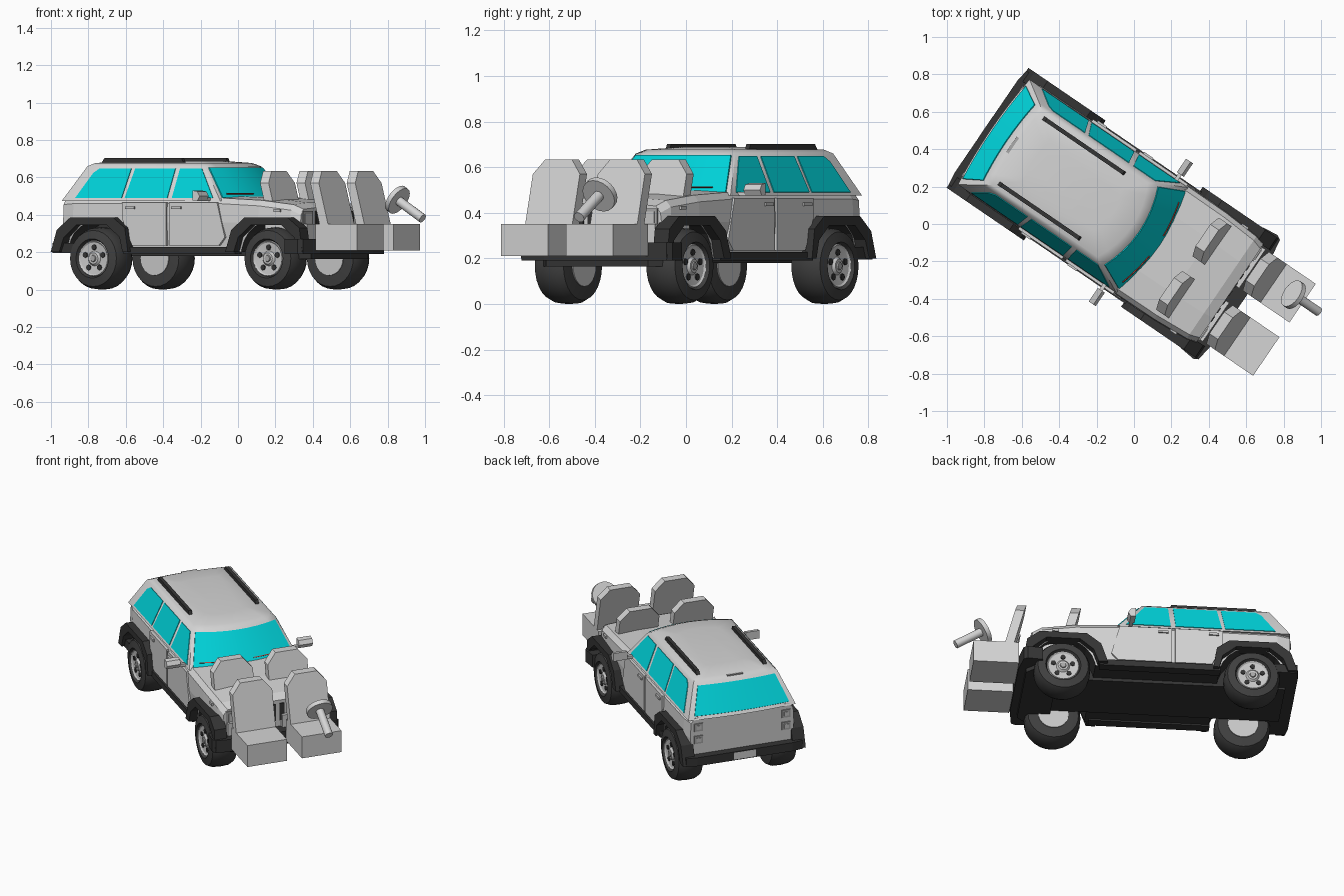
import bpy, bmesh, math
from mathutils import Matrix, Vector

if "Cube" in bpy.data.objects:
    bpy.data.objects.remove(bpy.data.objects["Cube"])

# Built with +x forward and +y left, then turned into its final heading
PLACE = Matrix.Translation((-0.11, 0.055, 0)) @ Matrix.Rotation(math.radians(-34.3), 4, 'Z')


def material(name, r, g, b):
    m = bpy.data.materials.new(name)
    m.diffuse_color = (r, g, b, 1)
    m.use_nodes = True
    m.node_tree.nodes["Principled BSDF"].inputs["Base Color"].default_value = m.diffuse_color
    return m


PAINT = material("light_grey_paint", .66, .66, .66)
TRIM = material("black_trim", .035, .035, .035)
RUBBER = material("tyre_rubber", .05, .05, .05)
GLASS = material("cyan_glass", 0, .66, .71)
METAL = material("wheel_silver", .58, .58, .58)
LAMP = material("lamp_grey", .40, .40, .40)
RED = material("wiper_red", .5, .06, .04)


def make(name, bm, mats, smooth=False):
    bmesh.ops.recalc_face_normals(bm, faces=bm.faces)
    me = bpy.data.meshes.new(name)
    bm.to_mesh(me)
    bm.free()
    me.transform(PLACE)
    ob = bpy.data.objects.new(name, me)
    bpy.context.collection.objects.link(ob)
    for m in mats:
        me.materials.append(m)
    if smooth:
        bpy.ops.object.select_all(action='DESELECT')
        ob.select_set(True)
        bpy.context.view_layer.objects.active = ob
        bpy.ops.object.shade_smooth_by_angle(angle=math.radians(35))
    return ob


def loft(rings, caps=True):
    bm = bmesh.new()
    vs = [[bm.verts.new(p) for p in r] for r in rings]
    n = len(vs[0])
    for a, b in zip(vs, vs[1:]):
        for i in range(n):
            bm.faces.new((a[i], a[(i + 1) % n], b[(i + 1) % n], b[i]))
    if caps:
        bm.faces.new(vs[0])
        bm.faces.new(vs[-1])
    return bm


def prism(name, pts, y0, y1, mat):
    """Side outline (x, z) extruded across y."""
    return make(name, loft([[(x, y, z) for x, z in pts] for y in (y0, y1)]), [mat])


def box(name, x0, x1, y0, y1, z0, z1, mat):
    return prism(name, [(x0, z0), (x1, z0), (x1, z1), (x0, z1)], y0, y1, mat)


def plate(name, pts, mat, half=.004):
    """Thin plate straddling the surface it lies on."""
    p = [Vector(q) for q in pts]
    n = (p[1] - p[0]).cross(p[2] - p[0]).normalized() * half
    return make(name, loft([[q - n for q in p], [q + n for q in p]]), [mat])


def lathe(name, profile, origin, axis, mat, seg=24, smooth=True):
    """Profile of (radius, distance) turned about an axis."""
    rot = Vector((0, 0, 1)).rotation_difference(Vector(axis)).to_matrix()
    rings = [[Vector(origin) + rot @ Vector((r * math.cos(k * math.tau / seg),
              r * math.sin(k * math.tau / seg), d)) for k in range(seg)] for r, d in profile]
    return make(name, loft(rings), [mat], smooth)


def lerp(a, b, t):
    return a + (b - a) * t


# Lower body, narrowing along the bonnet; black underside
AXLES = {"front": .579, "rear": -.55}
rings = []
for x, hw, top in [(-.775, .328, .485), (-.7, .345, .49), (.25, .35, .49),
                   (.5, .348, .478), (.7, .335, .455), (.755, .318, .43)]:
    half = [(hw - .015, .2), (hw, .36), (hw - .005, top - .03), (hw - .03, top), (hw * .5, top + .01)]
    rings.append([(x, y, z) for y, z in half] + [(x, -y, z) for y, z in reversed(half)])
bm = loft(rings)
bm.normal_update()
for f in bm.faces:
    f.material_index = int(abs(f.normal.z) > .9 and f.calc_center_median().z < .25)
body = make("lower_body", bm, [PAINT, TRIM])

# Wheel wells cut out of the body
for x in AXLES.values():
    for s in (1, -1):
        bm = loft([[(x + .2 * math.cos(k * math.tau / 24), s * y, .165 + .2 * math.sin(k * math.tau / 24))
                    for k in range(24)] for y in (.19, .5)])
        for f in bm.faces:
            f.material_index = 1
        cutter = make("well_cutter", bm, [PAINT, TRIM])
        mod = body.modifiers.new("well", 'BOOLEAN')
        mod.operation, mod.solver, mod.object = 'DIFFERENCE', 'EXACT', cutter
        bpy.context.view_layer.objects.active = body
        bpy.ops.object.modifier_apply(modifier="well")
        bpy.data.objects.remove(cutter)

# Cabin: stacked outlines with curved front and rear edges
BASE = (.34, -.775, .25, .06, .02, .475)
TOP = (.265, -.66, .10, .06, .02, .66)


def edge_point(r, s, front):
    hw, rear, fr, bf, br, z = r
    y = lerp(-hw, hw, s)
    k = 1 - (y / hw) ** 2
    return Vector((fr + bf * k if front else rear - br * k, y, z))


def outline(r):
    st = [i / 8 for i in range(9)]
    return [edge_point(r, s, True) for s in st] + [edge_point(r, s, False) for s in reversed(st)]


make("cabin", loft([outline(r) for r in (BASE, TOP, (.24, -.625, .06, .06, .02, .677),
                                         (.13, -.5, -.04, .04, .01, .688))]), [PAINT], True)


def curved_pane(name, front, s0, s1, t0, t1, mat, lift):
    n, rows = 8, []
    for off in (-.004, lift):
        rows.append([[edge_point(BASE, s, front).lerp(edge_point(TOP, s, front), t)
                      + Vector((off if front else -off, 0, off * .7))
                      for s in (lerp(s0, s1, i / n) for i in range(n + 1))] for t in (t0, t1)])
    rings = [[rows[0][0][i], rows[0][1][i], rows[1][1][i], rows[1][0][i]] for i in range(n + 1)]
    make(name, loft(rings), [mat], True)


curved_pane("windscreen", True, .03, .97, .07, .95, GLASS, .005)
curved_pane("rear_window", False, .05, .95, .1, .92, GLASS, .005)
for s0 in (.08, .58):
    curved_pane("wiper", True, s0, s0 + .3, .17, .19, RED, .009)


def side(x, t, s):
    return (x, s * lerp(BASE[0], TOP[0], t), lerp(BASE[5], TOP[5], t))


WINDOWS = {"quarter_window": [(-.69, .08), (-.39, .08), (-.37, .93), (-.575, .93), (-.61, .8)],
           "rear_door_window": [(-.37, .08), (-.095, .08), (-.085, .93), (-.345, .93)],
           "front_door_window": [(-.065, .08), (.2, .08), (.085, .93), (-.055, .93)]}
DOORS = {"front_door": [(-.07, .235), (.25, .235), (.29, .28), (.24, .465), (-.07, .465)],
         "rear_door": [(-.31, .235), (-.09, .235), (-.09, .465), (-.375, .465), (-.375, .38)]}
ARCH = [(-.265, .2), (-.225, .32), (-.14, .385), (.14, .385), (.215, .33), (.235, .2),
        (.2, .2), (.18, .28), (.1, .345), (-.1, .345), (-.18, .28), (-.21, .2)]

for s, tag in ((1, "left"), (-1, "right")):
    for name, pts in WINDOWS.items():
        plate(f"{tag}_{name}", [side(x, t, s) for x, t in pts], GLASS)
    for name, pts in DOORS.items():
        prism(f"{tag}_{name}", pts, s * .32, s * .356, PAINT)
        hx = pts[0][0] + .02 if name == "front_door" else -.35
        box(f"{tag}_{name}_handle", hx, hx + .06, s * .35, s * .366, .43, .445, METAL)
    # Black sills, roof rails and wheel arch flares
    box(f"{tag}_sill", -.36, .36, s * .3, s * .362, .19, .228, TRIM)
    prism(f"{tag}_roof_rail", [(-.605, .67), (-.07, .68), (-.08, .703), (-.58, .703)],
          s * .2, s * .222, TRIM)
    for end, x in AXLES.items():
        prism(f"{tag}_{end}_flare", [(x + a, z) for a, z in ARCH], s * .31, s * .388, TRIM)
        # Wheel: tyre, rim, hub and five dark openings
        o, ax = (x, 0, .167), (0, s, 0)
        lathe(f"{tag}_{end}_tyre", [(.10, .215), (.15, .22), (.165, .25), (.167, .3), (.163, .345),
              (.15, .372), (.105, .382), (.095, .36)], o, ax, RUBBER, 28)
        lathe(f"{tag}_{end}_rim", [(.09, .21), (.098, .362), (.093, .372), (.085, .365),
              (.04, .36), (.03, .372)], o, ax, METAL)
        lathe(f"{tag}_{end}_hub", [(.02, .37), (.016, .378)], o, ax, LAMP, 10, False)
        for k in range(5):
            a = k * math.tau / 5 + math.pi / 2
            c = (x + .06 * math.cos(a), 0, .167 + .06 * math.sin(a))
            lathe(f"{tag}_{end}_opening", [(.015, .36), (.015, .368)], c, ax, TRIM, 8, False)
    # Mirrors
    box(f"{tag}_mirror_arm", .165, .185, s * .33, s * .39, .475, .492, PAINT)
    prism(f"{tag}_mirror", [(.155, .478), (.185, .475), (.2, .5), (.185, .525), (.155, .53)],
          s * .375, s * .462, PAINT)
    # Lamps
    box(f"{tag}_headlamp", .74, .762, s * .21, s * .3, .34, .42, LAMP)
    box(f"{tag}_headlamp_lens", .75, .766, s * .225, s * .285, .355, .405, METAL)
    box(f"{tag}_side_marker", .6, .64, s * .33, s * .346, .415, .43, METAL)
    for z in (.32, .4):
        box(f"{tag}_tail_lamp", -.782, -.76, s * .25, s * .305, z, z + .05, LAMP)
        box(f"{tag}_tail_lens", -.786, -.76, s * .263, s * .292, z + .012, z + .038, METAL)

# Grille slots, number plate and high brake lamp
for k in range(-3, 4):
    box("grille_slot", .75, .76, k * .055 - .016, k * .055 + .016, .31, .42, TRIM)
box("number_plate", -.826, -.8, -.07, .07, .2, .245, PAINT)
box("brake_lamp", -.66, -.63, -.05, .05, .655, .677, LAMP)


# Bumpers wrapping round the corners
def bumper(name, outline_xy, z0, z1):
    pts = outline_xy + [(x, -y) for x, y in reversed(outline_xy)]
    make(name, loft([[(x, y, z) for x, y in pts] for z in (z0, z1)]), [TRIM])


bumper("front_bumper", [(.70, .39), (.79, .4), (.815, .385), (.835, .25)], .19, .27)
bumper("front_skid", [(.6, .3), (.74, .32), (.79, .27)], .165, .195)
bumper("rear_bumper", [(-.68, .37), (-.815, .368), (-.825, .3)], .195, .25)
bumper("floor_pan", [(-.76, .19), (.74, .19)], .18, .21)


# Seats: cushion with a reclined, shouldered backrest
def seat(name, x, y):
    box(name + "_cushion", x + .05, x + .32, y - .125, y + .125, .21, .35, PAINT)
    shape = [(-.125, .21), (.125, .21), (.125, .57), (.07, .635), (-.07, .635), (-.125, .57)]
    make(name + "_backrest", loft([[(x + d + .27 * (.635 - z), y + b, z) for b, z in shape]
                                   for d in (0, .055)]), [PAINT])


for y, tag in ((.175, "left"), (-.17, "right")):
    seat(tag + "_front_seat", .785, y)
    seat(tag + "_rear_seat", .46, y)

# Steering wheel and column
aim = Vector((.17, 0, -.105)).normalized()
hub = (1.04, .185, .48)
lathe("steering_wheel", [(.08, -.015), (.08, .012)], hub, aim, PAINT, 20)
lathe("steering_column", [(.025, .0), (.025, .19)], hub, aim, PAINT, 14)
